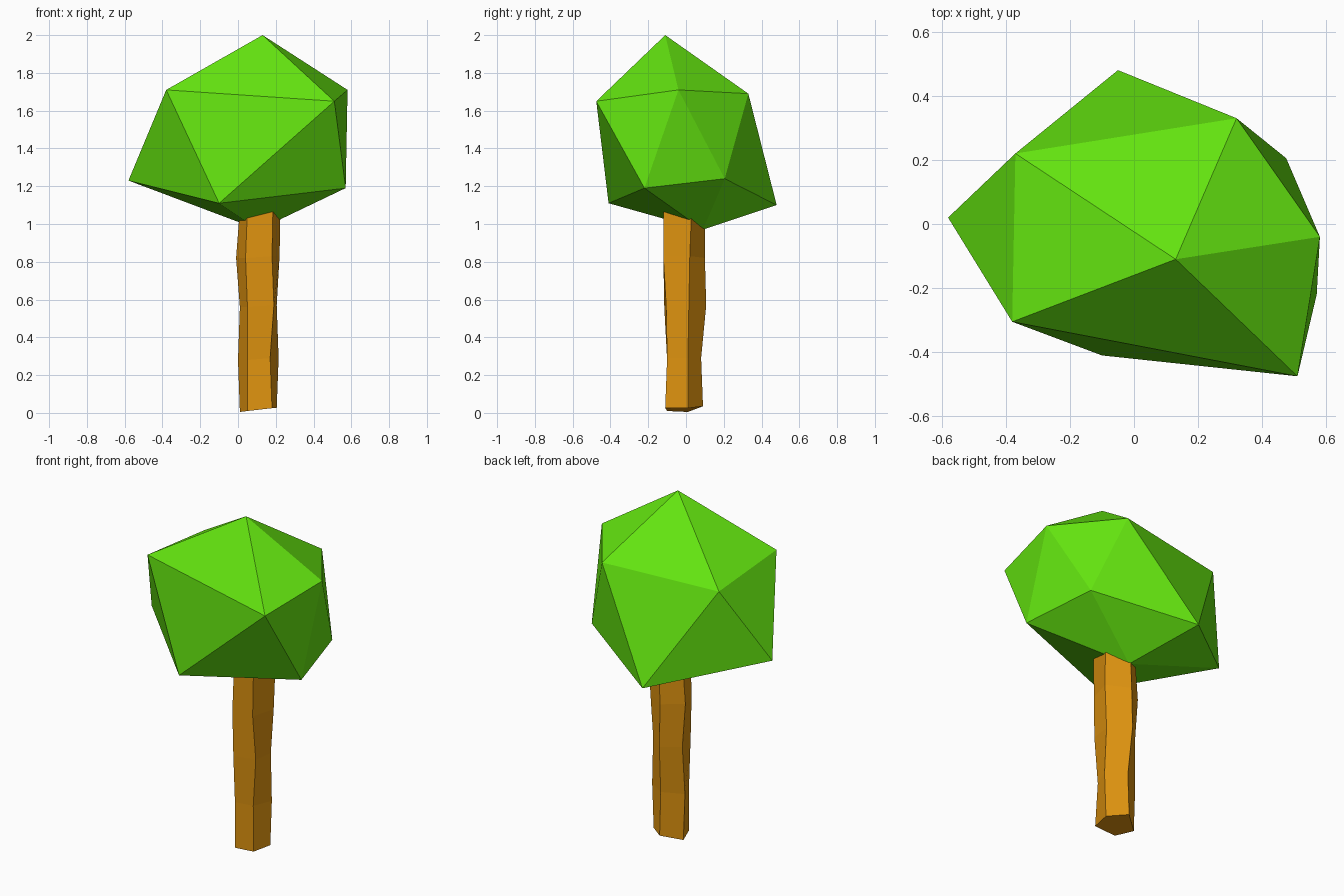
import bpy


def make_material(name, rgb):
    mat = bpy.data.materials.new(name)
    mat.diffuse_color = (*rgb, 1.0)
    return mat


def make_object(name, verts, faces, mat):
    mesh = bpy.data.meshes.new(name)
    mesh.from_pydata(verts, [], faces)
    mesh.materials.append(mat)
    mesh.update()
    obj = bpy.data.objects.new(name, mesh)
    bpy.context.collection.objects.link(obj)
    return obj


leaf_green = make_material("leaf green", (0.125, 0.77, 0.005))
bark_brown = make_material("bark brown", (0.73, 0.29, 0.005))

# Crown: an irregular icosahedron (top, upper ring, lower ring, bottom)
top = (0.13, -0.11, 2.0)
upper = [(-0.37, 0.22, 1.66), (-0.38, -0.305, 1.71), (0.51, -0.475, 1.65),
         (0.58, -0.04, 1.71), (0.32, 0.33, 1.69)]
lower = [(-0.58, 0.02, 1.23), (-0.10, -0.41, 1.11), (0.57, -0.22, 1.19),
         (0.475, 0.205, 1.24), (-0.05, 0.48, 1.10)]
bottom = (0.11, 0.09, 0.97)
faces = []
for i in range(5):
    j = (i + 1) % 5
    u, un, l, ln = 1 + i, 1 + j, 6 + i, 6 + j
    faces += [(0, u, un), (u, l, un), (un, l, ln), (11, ln, l)]
make_object("crown", [top] + upper + lower + [bottom], faces, leaf_green)

# Trunk: a wobbly five-sided column, one ring per height, ending inside the crown
rings = [
    [(0.05, -0.10, 0.01), (0.18, -0.11, 0.025), (0.205, 0.01, 0.025), (0.11, 0.09, 0.035), (0.01, 0.01, 0.005)],
    [(0.05, -0.10, 0.28), (0.17, -0.10, 0.29), (0.215, 0.01, 0.29), (0.11, 0.08, 0.29), (0.00, 0.01, 0.28)],
    [(0.05, -0.115, 0.56), (0.19, -0.105, 0.57), (0.205, 0.015, 0.57), (0.10, 0.107, 0.57), (0.01, 0.02, 0.56)],
    [(0.04, -0.11, 0.82), (0.18, -0.12, 0.83), (0.22, 0.02, 0.83), (0.10, 0.10, 0.82), (-0.01, 0.02, 0.82)],
    [(0.05, -0.11, 1.08), (0.185, -0.12, 1.09), (0.225, 0.03, 1.09), (0.11, 0.10, 1.08), (0.01, 0.02, 1.08)],
]
n = 5
faces = [tuple(range(n - 1, -1, -1)), tuple(range(4 * n, 5 * n))]
for r in range(len(rings) - 1):
    for i in range(n):
        j = (i + 1) % n
        faces.append((r * n + i, r * n + j, (r + 1) * n + j, (r + 1) * n + i))
make_object("trunk", [v for ring in rings for v in ring], faces, bark_brown)
